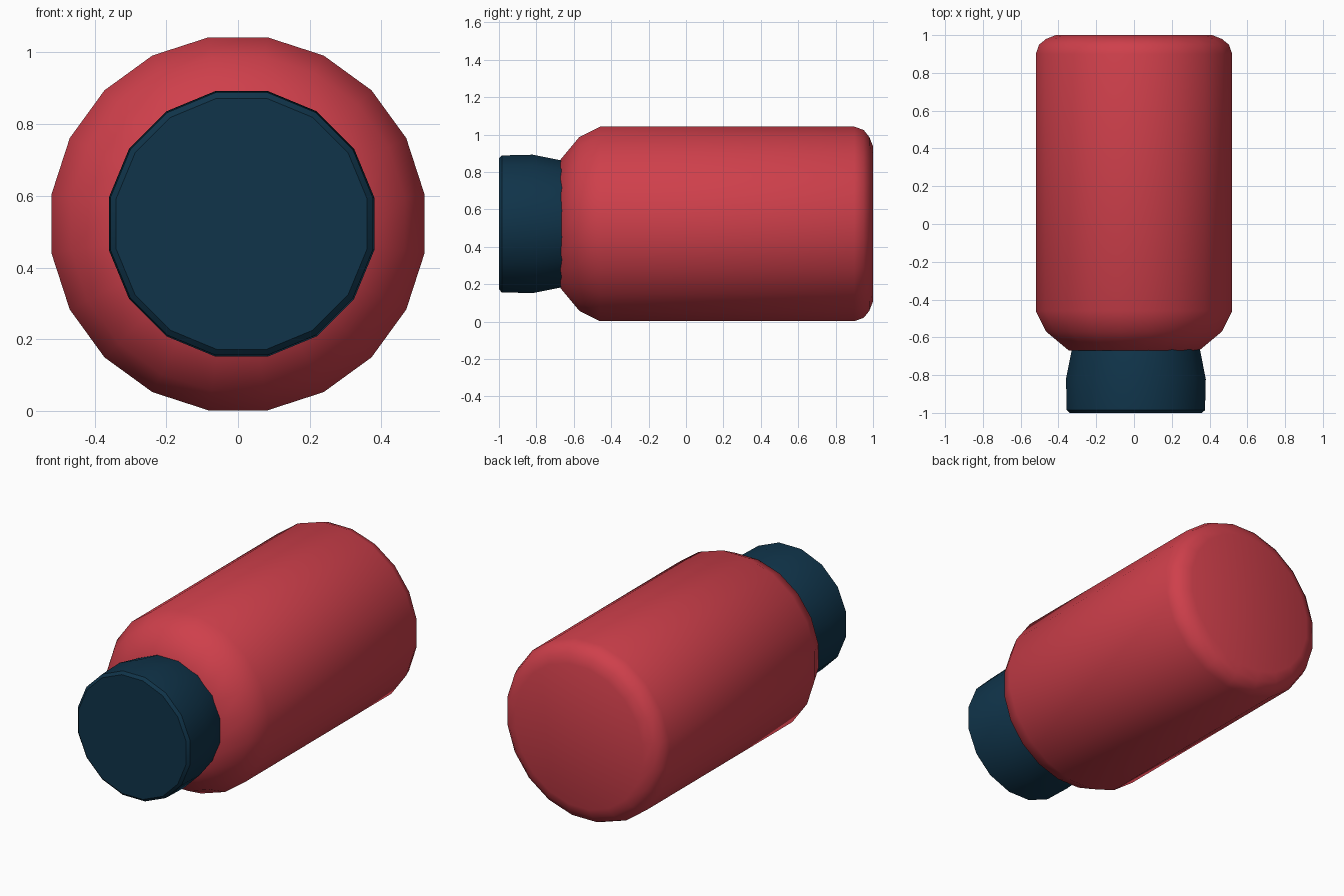
import bpy
import bmesh
import math

cube = bpy.data.objects.get("Cube")
if cube:
    bpy.data.objects.remove(cube)


def material(name, rgb):
    mat = bpy.data.materials.new(name)
    mat.use_nodes = True
    mat.diffuse_color = (*rgb, 1)
    mat.node_tree.nodes["Principled BSDF"].inputs["Base Color"].default_value = (*rgb, 1)
    return mat


def lathe(name, profile, sides, x, z, mat):
    """Turn (y, half width) pairs around a lengthwise axis, with flats facing up and sideways."""
    bm = bmesh.new()
    scale = 1 / math.cos(math.pi / sides)
    rings = []
    for y, r in profile:
        ring = []
        for i in range(sides):
            a = math.tau * (i + 0.5) / sides
            ring.append(bm.verts.new((x + r * scale * math.cos(a), y, z + r * scale * math.sin(a))))
        rings.append(ring)
    for a, b in zip(rings, rings[1:]):
        for i in range(sides):
            j = (i + 1) % sides
            bm.faces.new((a[i], a[j], b[j], b[i]))
    bm.faces.new(rings[0])
    bm.faces.new(rings[-1])
    bmesh.ops.recalc_face_normals(bm, faces=bm.faces)
    mesh = bpy.data.meshes.new(name)
    bm.to_mesh(mesh)
    bm.free()
    mesh.materials.append(mat)
    obj = bpy.data.objects.new(name, mesh)
    bpy.context.collection.objects.link(obj)
    bpy.ops.object.select_all(action="DESELECT")
    obj.select_set(True)
    bpy.context.view_layer.objects.active = obj
    bpy.ops.object.shade_smooth_by_angle(angle=math.radians(42))
    return obj


red = material("red", (0.62, 0.05, 0.07))
navy = material("navy", (0.005, 0.034, 0.068))

# Bottle body: sloped shoulder at the front, rounded base at the back
lathe("bottle_body",
      [(-0.67, 0.345), (-0.57, 0.465), (-0.46, 0.52), (0.90, 0.52),
       (0.95, 0.502), (0.98, 0.465), (1.0, 0.415)],
      20, 0, 0.522, red)

# Cap: tapers in slightly where it meets the shoulder
lathe("bottle_cap",
      [(-1.0, 0.35), (-0.985, 0.366), (-0.82, 0.37), (-0.66, 0.338)],
      16, 0.01, 0.522, navy)
